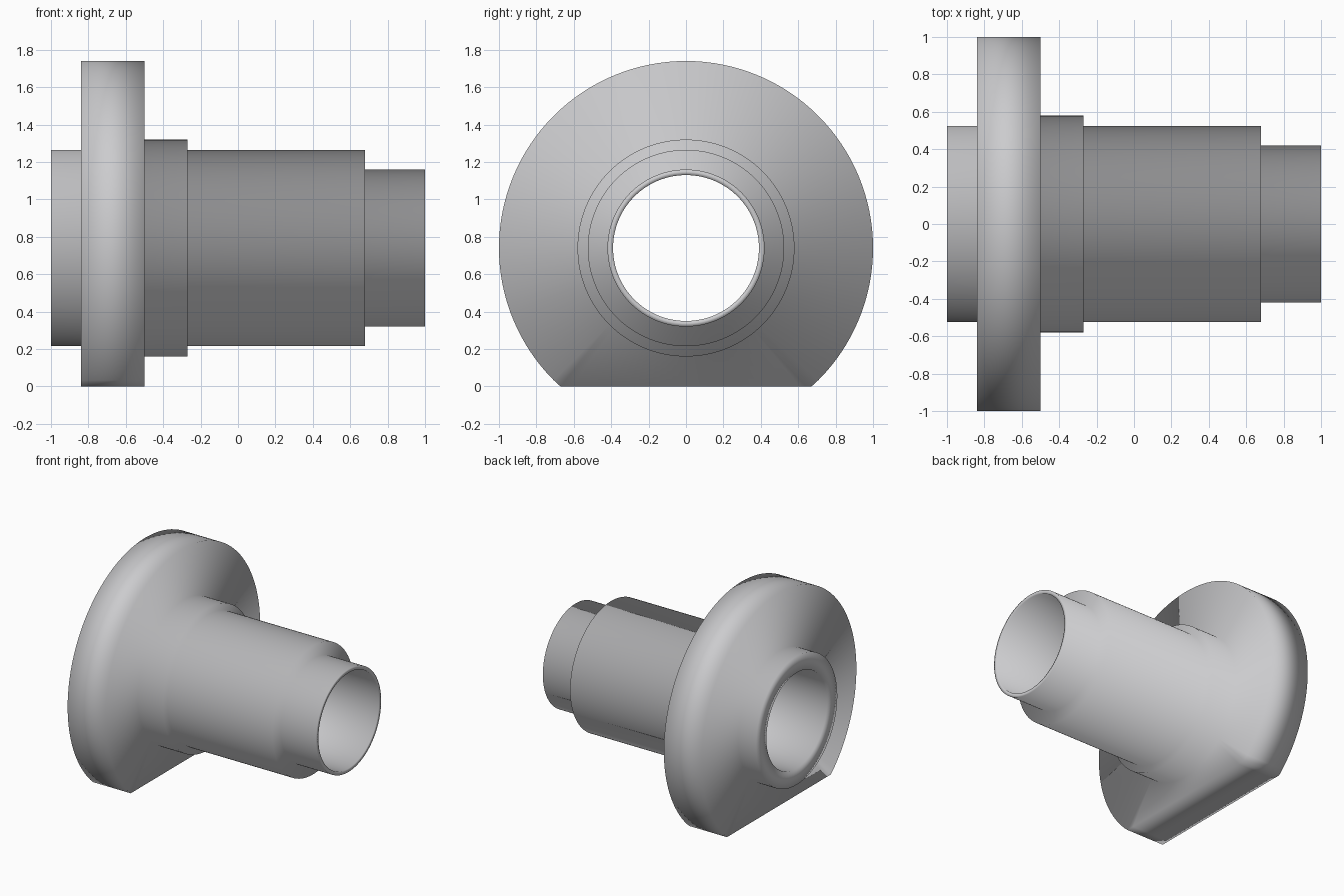
import bpy, bmesh, math

if "Cube" in bpy.data.objects:
    bpy.data.objects.remove(bpy.data.objects["Cube"])

SEGMENTS = 128
AXIS_Z = 0.74      # bore axis height; also the distance from axis to the flat

# Closed lathe profile as (x, radius), running along the outside then back through the bore
PROFILE = [
    (-1.00, 0.39), (-1.00, 0.525),                   # short left collar
    (-0.84, 0.525), (-0.84, 1.00),                   # flange outer face
    (-0.50, 1.00), (-0.50, 0.58),                    # flange inner face
    (-0.27, 0.58), (-0.27, 0.525),                   # shoulder
    (0.68, 0.525), (0.68, 0.42),                     # main barrel
    (1.00, 0.42), (1.00, 0.39),                      # thin right spigot
]

bm = bmesh.new()
rings = []
for x, r in PROFILE:
    ring = []
    for i in range(SEGMENTS):
        a = 2 * math.pi * i / SEGMENTS
        c = math.cos(a)
        # Flatten the flange rim where it would reach below the base
        rad = min(r, AXIS_Z / -c) if c < -1e-6 else r
        ring.append(bm.verts.new((x, rad * math.sin(a), AXIS_Z + rad * c)))
    rings.append(ring)

# Skin neighbouring rings, closing the last to the first as the bore
for k, ring in enumerate(rings):
    nxt = rings[(k + 1) % len(rings)]
    for i in range(SEGMENTS):
        j = (i + 1) % SEGMENTS
        bm.faces.new((ring[i], ring[j], nxt[j], nxt[i]))

bmesh.ops.recalc_face_normals(bm, faces=bm.faces)
for f in bm.faces:
    f.smooth = True

mesh = bpy.data.meshes.new("flanged_sleeve")
bm.to_mesh(mesh)
bm.free()

grey = bpy.data.materials.new("plain grey")
grey.diffuse_color = (0.6, 0.6, 0.615, 1)
grey.use_nodes = True
grey.node_tree.nodes["Principled BSDF"].inputs["Base Color"].default_value = grey.diffuse_color
mesh.materials.append(grey)

sleeve = bpy.data.objects.new("flanged_sleeve", mesh)
bpy.context.collection.objects.link(sleeve)
